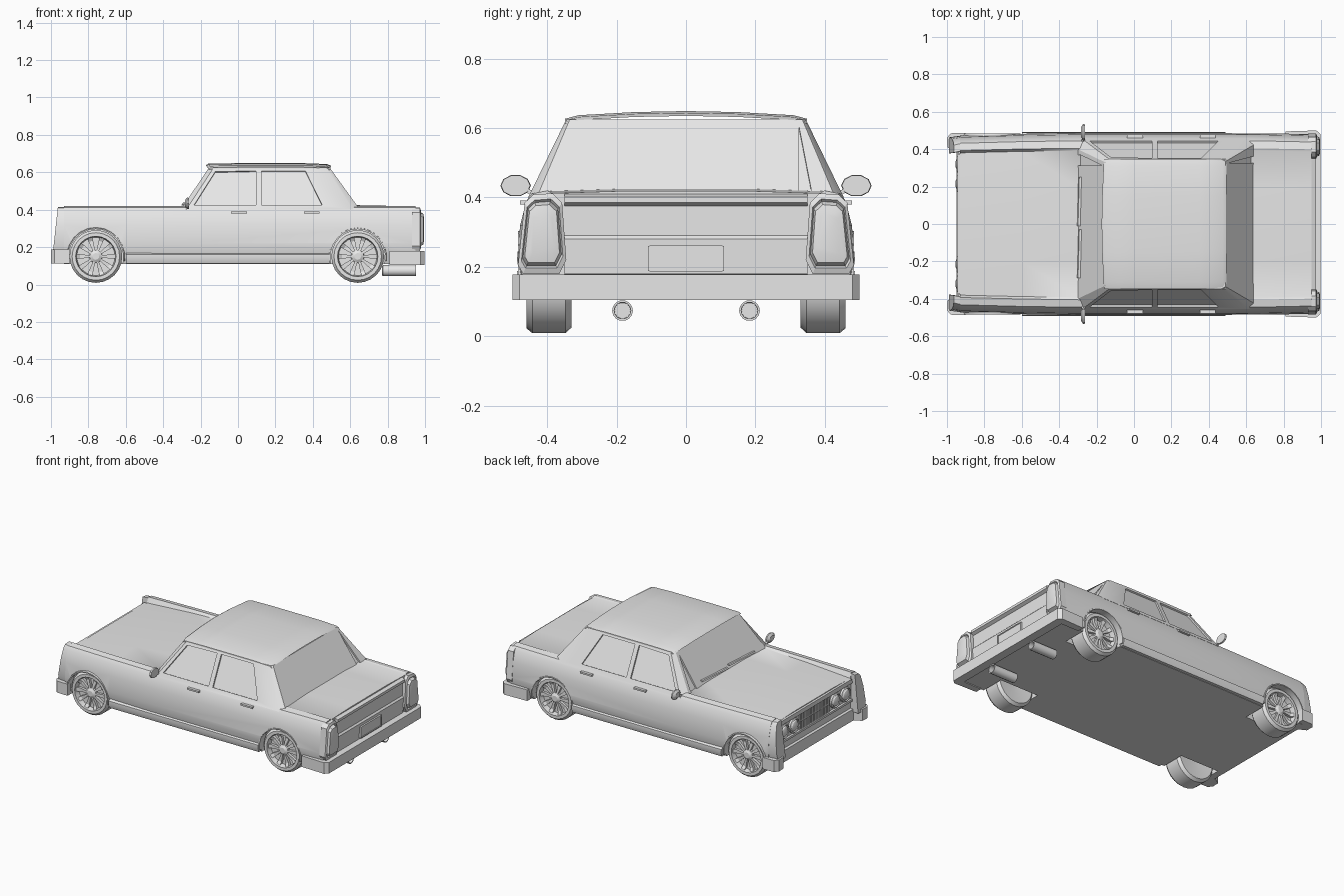
import bpy, bmesh
from math import sin, cos, pi, radians
from mathutils import Vector

cube = bpy.data.objects.get("Cube")
if cube:
    bpy.data.objects.remove(cube)

grey = bpy.data.materials.new("plain_grey")
grey.use_nodes = True
grey.diffuse_color = (0.8, 0.8, 0.8, 1)
grey.node_tree.nodes["Principled BSDF"].inputs["Base Color"].default_value = (0.8, 0.8, 0.8, 1)


def finish(name, bm, angle=30):
    bmesh.ops.recalc_face_normals(bm, faces=bm.faces)
    mesh = bpy.data.meshes.new(name)
    bm.to_mesh(mesh)
    bm.free()
    mesh.materials.append(grey)
    mesh.shade_smooth()
    mesh.set_sharp_from_angle(angle=radians(angle))
    ob = bpy.data.objects.new(name, mesh)
    bpy.context.collection.objects.link(ob)
    return ob


def loft(name, rings, angle=30):
    """Skin closed rings of points and cap both ends."""
    bm = bmesh.new()
    vs = [[bm.verts.new(p) for p in ring] for ring in rings]
    n = len(vs[0])
    for a, b in zip(vs, vs[1:]):
        for i in range(n):
            j = (i + 1) % n
            bm.faces.new((a[i], a[j], b[j], b[i]))
    bm.faces.new(vs[0])
    bm.faces.new(vs[-1])
    return finish(name, bm, angle)


def box(name, x0, x1, y0, y1, z0, z1):
    return loft(name, [[(x0, y0, z), (x1, y0, z), (x1, y1, z), (x0, y1, z)] for z in (z0, z1)])


def lathe(name, profile, centre, axis="y", s=1, n=24):
    """Stack circles of (radius, distance) along the y or x axis."""
    rings = []
    for r, d in profile:
        ring = []
        for i in range(n):
            u, v = r * cos(2 * pi * i / n), r * sin(2 * pi * i / n)
            off = (u, s * d, v) if axis == "y" else (s * d, u, v)
            ring.append(Vector(centre) + Vector(off))
        rings.append(ring)
    return loft(name, rings)


def cut(target, cutter):
    cutter.hide_render = True
    mod = target.modifiers.new("cut", "BOOLEAN")
    mod.operation, mod.solver, mod.object = "DIFFERENCE", "EXACT", cutter
    dg = bpy.context.evaluated_depsgraph_get()
    mesh = bpy.data.meshes.new_from_object(target.evaluated_get(dg))
    target.modifiers.remove(mod)
    target.data = mesh
    bpy.data.objects.remove(cutter)
    mesh.set_sharp_from_angle(angle=radians(30))


def mirrored(half):
    return half + [(a, -b) for a, b in reversed(half)]


# Lower body: side section carried along the car, hood set below the wing crests
side = [(.462, .11), (.478, .165), (.487, .22), (.478, .32), (.460, .39), (.445, .412), (.405, .42)]
rings = []
for x, w, hood in [(-.93, .97, .385), (-.6, .99, .402), (-.3, 1, .41), (.64, 1, .418), (.95, .985, .412)]:
    half = [(y * w, z) for y, z in side] + [(.392 * w, hood), (.2, hood + .006)]
    right = [(-y, z) for y, z in reversed(half)]
    rings.append([(x, y, z) for y, z in half + right])
body = loft("lower_body", rings)

WHEELS = [("front", -.76), ("rear", .64)]
for s in (1, -1):
    for _, x in WHEELS:
        cut(body, lathe("arch_cutter", [(.148, .3), (.148, .6)], (x, 0, .15), s=s))

# Wing noses reaching forward of the grille
nose = [(.385, .17), (.455, .165), (.472, .22), (.463, .32), (.446, .39), (.43, .41), (.39, .415)]
for s in (1, -1):
    loft("wing_nose", [[(-.925, s * y, z) for y, z in nose],
                       [(-.99 + (z - .17) * .11, s * (y - .008), z) for y, z in nose]])

# Cabin
def cabin_side(x, z, s):
    return Vector((x, s * (.45 - (z - .41) * .488), z))


def screen_front(y, z):
    return Vector((-.30 + (z - .41) * .674, y, z))


def screen_rear(y, z):
    return Vector((.645 - (z - .41) * .721, y, z))


low, high = .40, .625
rings = []
for z, yf, yr, xa, xb in [(low, .403, .43, -.277, .615), (high, .33, .335, -.13, .47)]:
    rings.append([screen_front(-yf, z), cabin_side(xa, z, -1), cabin_side(xb, z, -1), screen_rear(-yr, z),
                  screen_rear(yr, z), cabin_side(xb, z, 1), cabin_side(xa, z, 1), screen_front(yf, z)])
cabin = loft("cabin", rings, 15)


def recess(points):
    """Sink a window opening slightly into the cabin."""
    n = (points[1] - points[0]).cross(points[2] - points[0]).normalized()
    centre = sum(points, Vector()) / len(points)
    if n.dot(centre - Vector((.17, 0, .5))) < 0:
        n.negate()
    cut(cabin, loft("window_cutter", [[p + n * .03 for p in points], [p - n * .010 for p in points]]))


front_pane = [(-.235, .425), (-.122, .603), (.095, .608), (.095, .425)]
rear_pane = [(.125, .425), (.125, .608), (.36, .608), (.45, .425)]
for s in (1, -1):
    for pane in (front_pane, rear_pane):
        recess([cabin_side(x, z, s) for x, z in pane])
recess([screen_front(y, z) for y, z in mirrored([(.37, .428), (.312, .605)])])
recess([screen_rear(y, z) for y, z in mirrored([(.36, .428), (.325, .608)])])

# Roof skin with a gentle crown and bowed front edge
rings = []
for y, z, bow in [(-.348, .625, 0), (-.31, .635, .005), (-.15, .644, .012), (0, .647, .015),
                  (.15, .644, .012), (.31, .635, .005), (.348, .625, 0)]:
    rings.append([(-.158 - bow, y, z - .010), (-.145 - bow, y, z - .001), (0, y, z + .002),
                  (.35, y, z + .002), (.475, y, z - .003), (.492 + bow / 3, y, z - .012)])
loft("roof", rings, 35)

# Wheels with dished rims, hubs and spokes
tyre = [(.02, .34), (.125, .33), (.141, .347), (.141, .443), (.127, .46), (.108, .46), (.102, .425), (.02, .425)]
for s in (1, -1):
    for label, x in WHEELS:
        c = Vector((x, 0, .15))
        lathe(label + "_wheel", tyre, c, s=s)
        lathe(label + "_hub", [(.036, .42), (.034, .443), (.018, .452)], c, s=s, n=12)
        for k in range(10):
            a = 2 * pi * k / 10
            out, across = Vector((cos(a), 0, sin(a))), Vector((-sin(a), 0, cos(a)))
            loft(label + "_spoke", [[c + out * r + across * t * w + Vector((0, s * y, 0))
                                     for t, y in ((-1, .42), (1, .42), (1, d), (-1, d))]
                                    for r, w, d in ((.03, .006, .444), (.085, .012, .44), (.104, .012, .45))])
        # Arch lip around the wheel opening
        lip = []
        for k in range(13):
            a = pi * (k / 12 * 1.1 - .05)
            lip.append([(x + r * cos(a), s * y, .15 + r * sin(a))
                        for r, y in ((.146, .45), (.146, .484), (.153, .484), (.159, .45))])
        loft(label + "_arch_lip", lip)

# Grille, vertical bars, twin headlamps
for z in (.245, .365):
    box("grille_rail", -.945, -.92, -.38, .38, z - .007, z + .007)
box("grille_mid_rail", -.94, -.92, -.15, .15, .302, .308)
for k in range(21):
    y = -.15 + k * .015
    box("grille_bar", -.938, -.92, y - .003, y + .003, .25, .36)
for s in (1, -1):
    for y in (.215, .32):
        lathe("headlamp", [(.048, .92), (.048, .943), (.040, .948), (.036, .940), (.030, .948), (.012, .955)],
              (0, s * y, .305), "x", -1, 20)
box("hood_lip", -.945, -.9, -.375, .375, .372, .386)

# Bumpers as plan outlines
def bumper(name, half, z0, z1):
    plan = mirrored(half)
    loft(name, [[(x, y, z) for x, y in plan] for z in (z0, z1)])


bumper("front_bumper", [(-.93, .45), (-.9, .45), (-.9, .487), (-.98, .485), (-1, .46), (-.998, .41), (-.95, .385)],
       .112, .188)
bumper("rear_bumper", [(.94, .45), (.81, .45), (.81, .495), (.975, .5), (.998, .48)], .105, .178)

# Tail: lamps, boot lip, panel crease, number plate
lamp = [(.365, .18), (.47, .18), (.484, .205), (.465, .385), (.44, .408), (.385, .412), (.357, .385), (.345, .22)]
for s in (1, -1):
    def lamp_ring(x, k):
        return [(x, s * (.415 + (y - .415) * k), .295 + (z - .295) * k) for y, z in lamp]
    loft("tail_lamp", [lamp_ring(.93, 1), lamp_ring(.972, 1), lamp_ring(.978, .86),
                       lamp_ring(.97, .8), lamp_ring(.99, .72), lamp_ring(.995, .5)], 20)
crease = [(.94, .175), (.958, .18), (.962, .28), (.952, .29), (.952, .375), (.972, .385), (.972, .402), (.94, .414)]
loft("boot_panel", [[(x, y, z) for x, z in crease] for y in (-.35, .35)])
box("number_plate", .95, .968, -.105, .105, .19, .258)
for y in (-.105, .105):
    box("plate_frame_side", .95, .972, y - .004, y + .004, .188, .26)
for z in (.19, .258):
    box("plate_frame_rail", .95, .972, -.105, .105, z - .003, z + .003)

# Sills, handles, mirrors, exhausts, wipers
for s in (1, -1):
    loft("sill", [[(x, s * y, z) for y, z in ((.45, .112), (.482, .112), (.491, .135), (.49, .16), (.47, .17))]
                  for x in (-.6, .49)])
    for x in (.005, .395):
        box("door_handle", x - .042, x + .042, s * .455, s * .478, .38, .391)
    rings = []
    for x, k in ((-.284, .55), (-.272, 1), (-.262, .95)):
        rings.append([(x, s * (.491 + .044 * k * cos(a * pi / 5)), .434 + .032 * k * sin(a * pi / 5))
                      for a in range(10)])
    loft("door_mirror", rings)
    loft("mirror_arm", [[(x, s * .44, z) for x, z in ((-.28, .405), (-.262, .405), (-.262, .418), (-.28, .418))],
                        [(x, s * .475, z) for x, z in ((-.278, .42), (-.266, .42), (-.266, .434), (-.278, .434))]])
    lathe("exhaust_pipe", [(.024, .77), (.03, .775), (.03, .952), (.024, .952), (.023, .90)],
          (0, s * .183, .074), "x", 1, 14)
for y in (-.16, .12):
    loft("wiper", [[screen_front(v, z) + Vector((-d, 0, 0)) for z, d in ((h, 0), (h, .012), (h + .007, .012), (h + .007, 0))]
                   for v, h in ((y - .13, .422), (y + .13, .432))])
